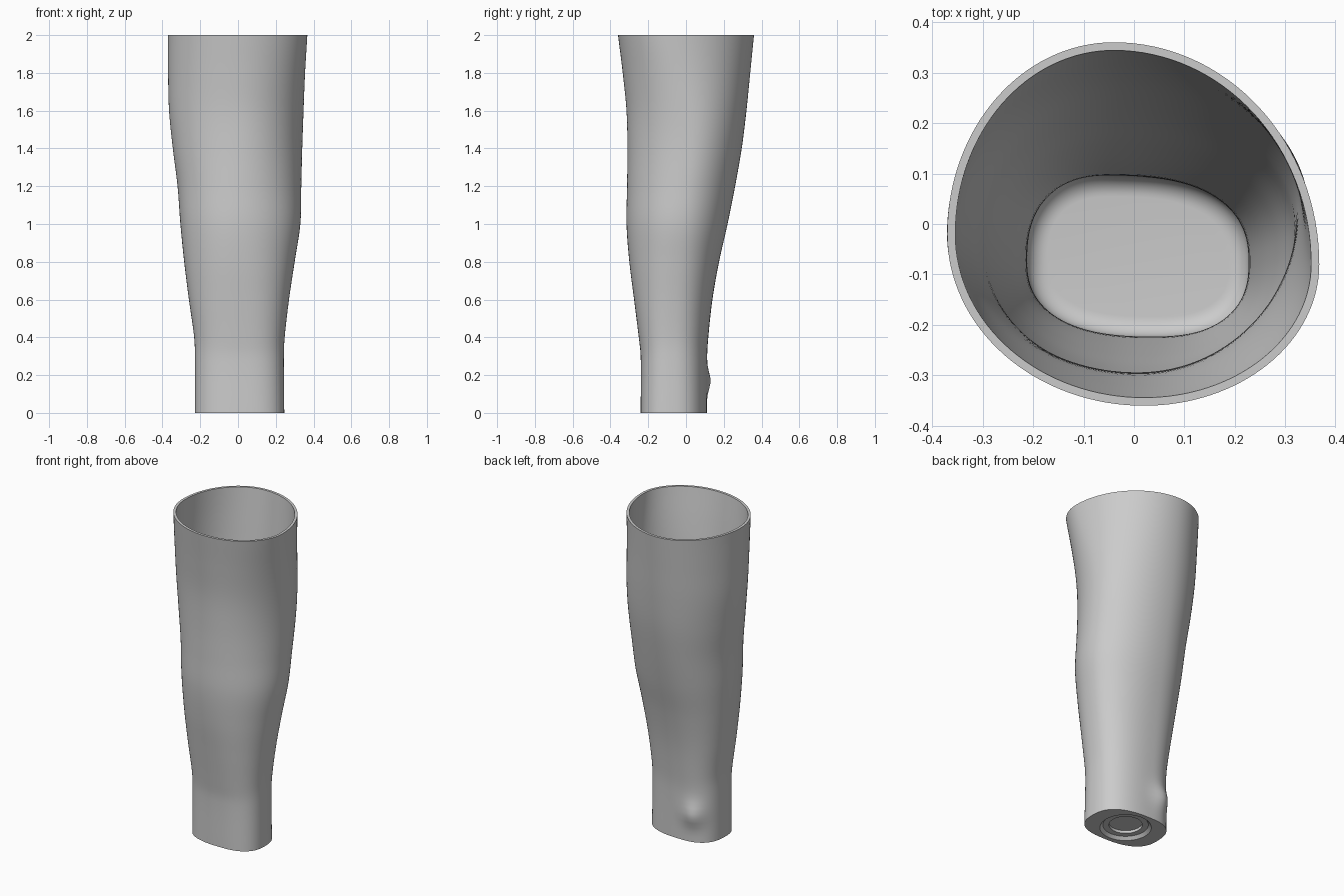
import bpy, bmesh, math
from mathutils import Vector

cube = bpy.data.objects.get("Cube")
if cube:
    bpy.data.objects.remove(cube)

SEGMENTS = 128
WALL = 0.016
FLOOR = 0.05
FILLET = 0.04
BASE_CENTRE = Vector((0.008, -0.065, 0))

# Height, then left, right, front and back limits of the outer surface
LIMITS = [
    (0.0, -0.228, 0.245, -0.24, 0.11),
    (0.3, -0.228, 0.243, -0.24, 0.112),
    (0.4, -0.232, 0.247, -0.25, 0.118),
    (0.6, -0.26, 0.27, -0.275, 0.14),
    (0.8, -0.285, 0.3, -0.3, 0.175),
    (1.0, -0.305, 0.33, -0.315, 0.22),
    (1.2, -0.32, 0.335, -0.312, 0.26),
    (1.4, -0.345, 0.34, -0.31, 0.295),
    (1.6, -0.365, 0.347, -0.315, 0.32),
    (1.8, -0.37, 0.355, -0.335, 0.34),
    (2.0, -0.37, 0.367, -0.36, 0.36),
]
# Height, then where the left, right, front and back extremes sit, and roundness
EXTREMES = [
    (0.0, -0.07, -0.08, 0.04, -0.04, 0.78),
    (0.5, -0.07, -0.07, 0.03, -0.04, 0.85),
    (1.0, -0.04, -0.03, 0.0, -0.03, 0.95),
    (1.5, -0.02, 0.03, 0.01, -0.03, 1.0),
    (2.0, -0.02, -0.08, 0.02, -0.04, 1.0),
]


def sample(table, z):
    """Smooth interpolation through the rows of a table."""
    last = len(table) - 1
    i = max(k for k in range(last) if table[k][0] <= z or k == 0)
    a, b = table[i], table[i + 1]
    before, after = table[max(i - 1, 0)], table[min(i + 2, last)]
    h = b[0] - a[0]
    t = (z - a[0]) / h
    out = []
    for c in range(1, len(a)):
        m0 = (b[c] - before[c]) / (b[0] - before[0]) * h
        m1 = (after[c] - a[c]) / (after[0] - a[0]) * h
        d = b[c] - a[c]
        out.append(a[c] + t * (m0 + t * (3 * d - 2 * m0 - m1 + t * (m0 + m1 - 2 * d))))
    return out


def section(z, inset=0.0):
    """Four quarter superellipses joined at their extremes."""
    left, right, front, back = sample(LIMITS, z)
    left_y, right_y, front_x, back_x, power = sample(EXTREMES, z)
    ring = []
    for k in range(SEGMENTS):
        t = math.tau * k / SEGMENTS
        c, s = math.cos(t), math.sin(t)
        cx = back_x if s >= 0 else front_x
        cy = right_y if c >= 0 else left_y
        rx = right - cx if c >= 0 else cx - left
        ry = back - cy if s >= 0 else cy - front
        p = Vector((cx + math.copysign(abs(c) ** power, c) * (rx - inset),
                    cy + math.copysign(abs(s) ** power, s) * (ry - inset), z))
        # Rounded ankle bump on the back
        d = ((p.x + 0.12) ** 2 + (p.y - 0.1) ** 2 + (z - 0.17) ** 2) / 0.07 ** 2
        p += Vector((-0.3, 1, 0)) * 0.026 * math.exp(-d)
        ring.append(p)
    return ring


def circle(radius, z):
    return [BASE_CENTRE + Vector((radius * math.cos(math.tau * k / SEGMENTS),
                                  radius * math.sin(math.tau * k / SEGMENTS), z))
            for k in range(SEGMENTS)]


# Stepped round socket under the base
rings = [circle(0.095, 0.035), circle(0.095, 0.018), circle(0.13, 0.018),
         circle(0.147, 0.0)]
# Outer wall, flat rim and inner wall
STEPS = 64
rings += [section(2 * i / STEPS) for i in range(STEPS + 1)]
low = FLOOR + FILLET
rings += [section(2 - (2 - low) * i / STEPS, WALL) for i in range(STEPS + 1)]
# Rounded corner into the inner floor
for i in range(1, 9):
    a = math.pi / 2 * i / 8
    rings.append(section(low - FILLET * math.sin(a), WALL + FILLET * (1 - math.cos(a))))

bm = bmesh.new()
loops = [[bm.verts.new(p) for p in ring] for ring in rings]
for lower, upper in zip(loops, loops[1:]):
    for k in range(SEGMENTS):
        n = (k + 1) % SEGMENTS
        bm.faces.new((lower[k], lower[n], upper[n], upper[k]))
bm.faces.new(loops[0][::-1])
bm.faces.new(loops[-1])
bmesh.ops.recalc_face_normals(bm, faces=bm.faces)
mesh = bpy.data.meshes.new("leg_shell")
bm.to_mesh(mesh)
bm.free()

shell = bpy.data.objects.new("leg_shell", mesh)
bpy.context.collection.objects.link(shell)

grey = bpy.data.materials.new("plain_grey")
grey.use_nodes = True
colour = (0.6, 0.6, 0.6, 1)
grey.diffuse_color = colour
grey.node_tree.nodes["Principled BSDF"].inputs["Base Color"].default_value = colour
mesh.materials.append(grey)

bpy.ops.object.select_all(action="DESELECT")
shell.select_set(True)
bpy.context.view_layer.objects.active = shell
bpy.ops.object.shade_smooth_by_angle(angle=math.radians(35))
